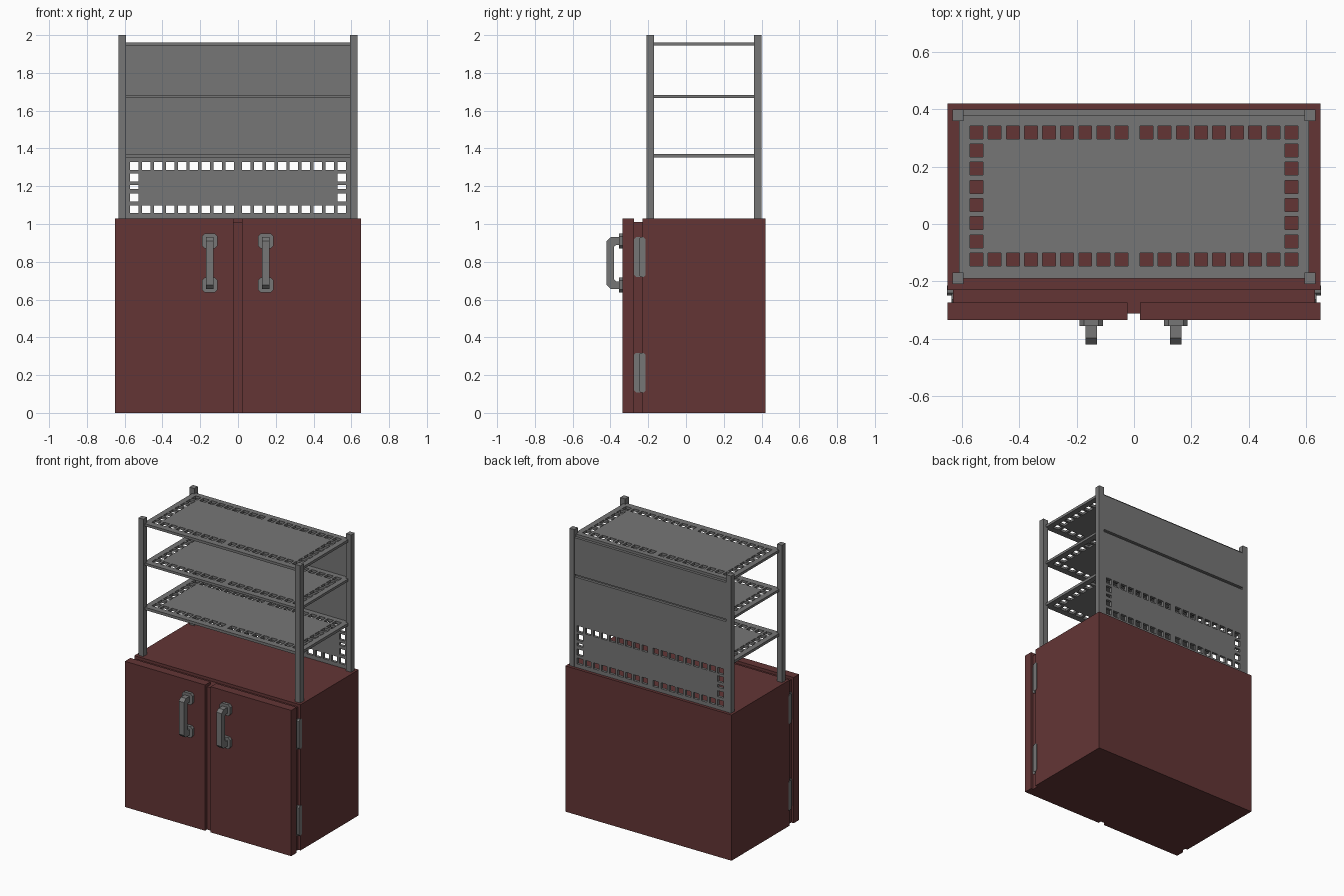
import bpy, bmesh

if "Cube" in bpy.data.objects:
    bpy.data.objects.remove(bpy.data.objects["Cube"], do_unlink=True)


def material(name, rgb):
    m = bpy.data.materials.new(name)
    m.use_nodes = True
    m.diffuse_color = (*rgb, 1)
    bsdf = m.node_tree.nodes["Principled BSDF"]
    bsdf.inputs["Base Color"].default_value = (*rgb, 1)
    bsdf.inputs["Roughness"].default_value = 0.7
    return m


RED = material("dark red", (0.125, 0.036, 0.036))
GREY = material("metal grey", (0.18, 0.18, 0.18))


def finish(name, bm, mat):
    bmesh.ops.recalc_face_normals(bm, faces=bm.faces[:])
    me = bpy.data.meshes.new(name)
    bm.to_mesh(me)
    bm.free()
    me.materials.append(mat)
    ob = bpy.data.objects.new(name, me)
    bpy.context.collection.objects.link(ob)
    return ob


def box(name, x, y, z, mat):
    bm = bmesh.new()
    bmesh.ops.create_cube(bm, size=1)
    for v in bm.verts:
        v.co = [r[0] + (c + 0.5) * (r[1] - r[0]) for c, r in zip(v.co, (x, y, z))]
    return finish(name, bm, mat)


def prism(name, pts, place, a, b, mat):
    """Extrude a 2D outline from depth a to depth b; place maps (u, v, depth) to xyz."""
    bm = bmesh.new()
    lo = [bm.verts.new(place(u, v, a)) for u, v in pts]
    hi = [bm.verts.new(place(u, v, b)) for u, v in pts]
    bm.faces.new(lo)
    bm.faces.new(hi)
    for i in range(len(pts)):
        j = (i + 1) % len(pts)
        bm.faces.new((lo[i], lo[j], hi[j], hi[i]))
    return finish(name, bm, mat)


def chamfered(u0, u1, v0, v1, c):
    return [(u0 + c, v0), (u1 - c, v0), (u1, v0 + c), (u1, v1 - c),
            (u1 - c, v1), (u0 + c, v1), (u0, v1 - c), (u0, v0 + c)]


def perforated(name, u_range, v_range, u_holes, v_holes, place, a, b, mat):
    """Sheet with a ring of rectangular holes; holes are (centre, size) per axis."""
    def cuts(rng, holes):
        return sorted([*rng] + [c + s * h / 2 for c, h in holes for s in (-1, 1)])
    us, vs = cuts(u_range, u_holes), cuts(v_range, v_holes)
    nu, nv = len(us) - 1, len(vs) - 1

    def solid(i, j):
        if not (0 <= i < nu and 0 <= j < nv):
            return False
        ring = i in (1, nu - 2) or j in (1, nv - 2)
        return not (i % 2 and j % 2 and ring)
    bm = bmesh.new()
    grid = [[[bm.verts.new(place(u, v, d)) for v in vs] for u in us] for d in (a, b)]
    for i in range(nu):
        for j in range(nv):
            if not solid(i, j):
                continue
            corners = [(i, j), (i + 1, j), (i + 1, j + 1), (i, j + 1)]
            for g in grid:
                bm.faces.new([g[p][q] for p, q in corners])
            # side walls where the neighbouring cell is empty
            for k, (di, dj) in enumerate(((0, -1), (1, 0), (0, 1), (-1, 0))):
                if not solid(i + di, j + dj):
                    (p, q), (r, s) = corners[k], corners[(k + 1) % 4]
                    bm.faces.new((grid[0][p][q], grid[0][r][s], grid[1][r][s], grid[1][p][q]))
    return finish(name, bm, mat)


# Cabinet
box("cabinet_body", (-0.65, 0.65), (-0.23, 0.42), (0, 1.03), RED)
box("cabinet_front_frame", (-0.632, 0.632), (-0.274, -0.23), (0, 1.01), RED)
box("centre_strip", (-0.023, 0.021), (-0.313, -0.274), (0, 1.01), RED)
box("right_door", (-0.65, -0.023), (-0.335, -0.274), (0, 1.03), RED)
box("left_door", (0.021, 0.65), (-0.335, -0.274), (0, 1.03), RED)

# Door handles: bent bar on two chamfered plates
bar = [(-0.335, 0.93), (-0.398, 0.93), (-0.42, 0.91), (-0.42, 0.677), (-0.398, 0.655),
       (-0.335, 0.655), (-0.335, 0.695), (-0.37, 0.695), (-0.38, 0.705), (-0.38, 0.88),
       (-0.37, 0.889), (-0.335, 0.889)]
for side, cx in (("right", -0.149), ("left", 0.146)):
    prism(side + "_handle_bar", bar, lambda u, v, d: (d, u, v), cx - 0.02, cx + 0.02, GREY)
    for end, z in (("upper", 0.91), ("lower", 0.677)):
        prism(f"{side}_handle_{end}_plate", chamfered(cx - 0.041, cx + 0.041, z - 0.04, z + 0.04, 0.015),
              lambda u, v, d: (u, d, v), -0.356, -0.335, GREY)

# Hinges: leaf on the cabinet side plus leaf on the front frame
for side, s in (("right", -1), ("left", 1)):
    for end, z0, z1 in (("upper", 0.72, 0.93), ("lower", 0.108, 0.318)):
        prism(f"{side}_{end}_hinge_leaf", chamfered(-0.25, -0.214, z0, z1, 0.01),
              lambda u, v, d: (d, u, v), s * 0.62, s * 0.652, GREY)
        prism(f"{side}_{end}_hinge_inner_leaf", chamfered(-0.274, -0.235, z0, z1, 0.01),
              lambda u, v, d: (d, u, v), s * 0.62, s * 0.636, GREY)

# Rack posts
for side, x in (("right", (-0.633, -0.594)), ("left", (0.594, 0.633))):
    for end, y in (("front", (-0.209, -0.169)), ("back", (0.36, 0.4))):
        box(f"{side}_{end}_post", x, y, (1.03, 2.0), GREY)

# Perforated shelves
x_holes = [(s * (0.0436 + 0.0632 * k), 0.045) for s in (-1, 1) for k in range(9)]
y_holes = [(-0.124 + 0.0634 * k, 0.045) for k in range(8)]
for name, z0, z1 in (("lower", 1.352, 1.371), ("middle", 1.667, 1.684), ("upper", 1.944, 1.962)):
    perforated(name + "_shelf", (-0.61, 0.61), (-0.19, 0.38), x_holes, y_holes,
               lambda u, v, d: (u, v, d), z0, z1, GREY)

# Back panels, the lower one perforated, with a slot at the middle shelf
z_holes = [(1.078, 0.042), (1.141, 0.042), (1.196, 0.02), (1.247, 0.042), (1.306, 0.042)]
perforated("lower_back_panel", (-0.61, 0.61), (1.03, 1.667), x_holes, z_holes,
           lambda u, v, d: (u, d, v), 0.38, 0.399, GREY)
box("upper_back_panel", (-0.61, 0.61), (0.38, 0.399), (1.684, 1.944), GREY)
